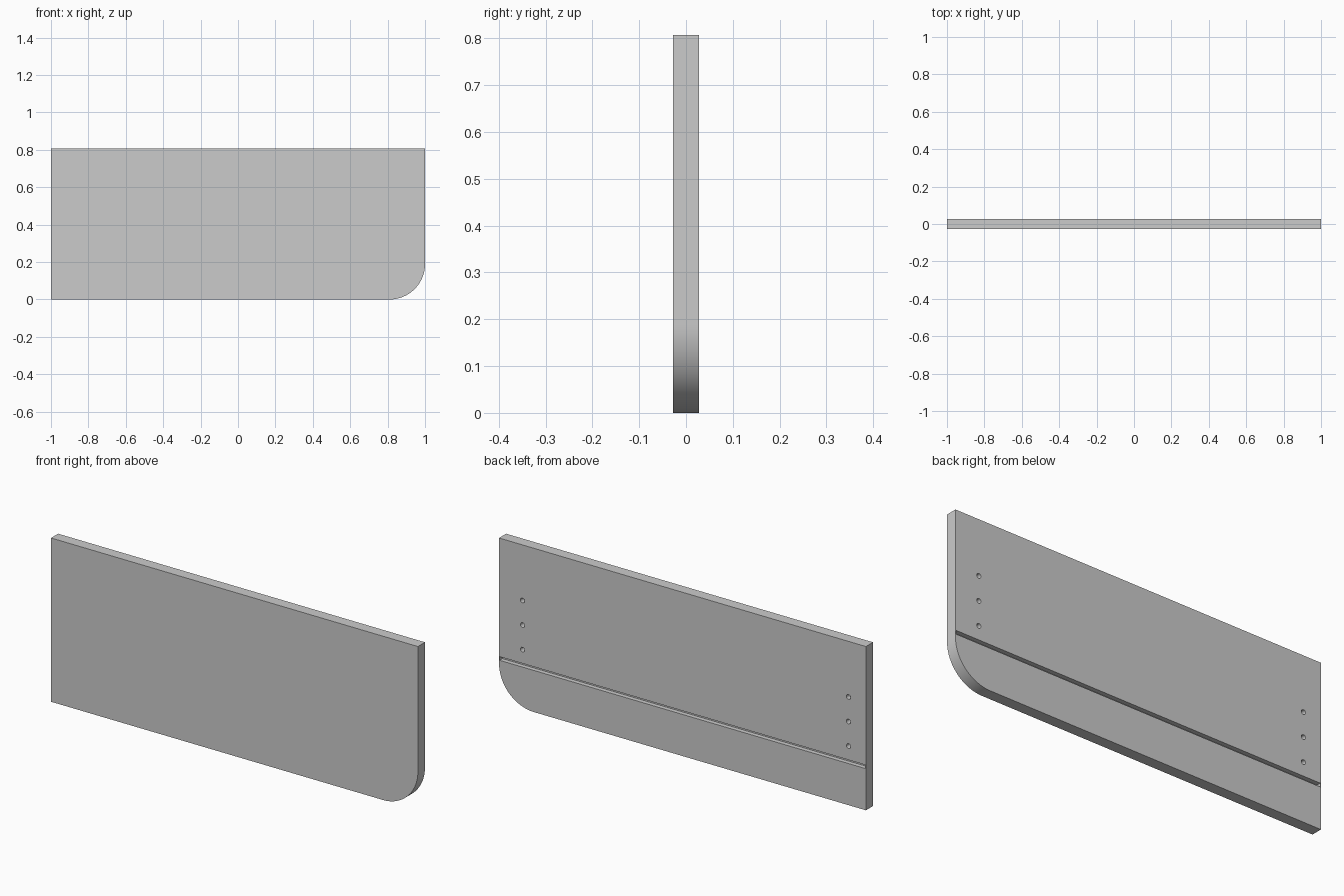
import bpy, bmesh
from math import sin, cos, pi
from mathutils import Matrix

if "Cube" in bpy.data.objects:
    bpy.data.objects.remove(bpy.data.objects["Cube"])

W, H, T = 2.0, 0.807, 0.055      # panel length, height, thickness
R, SEG = 0.19, 24                # rounded lower corner
BACK = T / 2


def new_object(name, bm):
    bmesh.ops.recalc_face_normals(bm, faces=bm.faces)
    mesh = bpy.data.meshes.new(name)
    bm.to_mesh(mesh)
    bm.free()
    ob = bpy.data.objects.new(name, mesh)
    bpy.context.collection.objects.link(ob)
    return ob


# Panel: profile with one rounded corner, extruded through its thickness
profile = [(-W / 2, H), (-W / 2, 0)]
for i in range(SEG + 1):
    a = -pi / 2 + i / SEG * pi / 2
    profile.append((W / 2 - R + R * cos(a), R + R * sin(a)))
profile.append((W / 2, H))
bm = bmesh.new()
face = bm.faces.new([bm.verts.new((x, -T / 2, z)) for x, z in profile])
ext = bmesh.ops.extrude_face_region(bm, geom=[face])
moved = [v for v in ext["geom"] if isinstance(v, bmesh.types.BMVert)]
bmesh.ops.translate(bm, verts=moved, vec=(0, T, 0))
panel = new_object("drawer_front_panel", bm)

# Cutter: long groove (closed by the thin edge banding) and two rows of holes
bm = bmesh.new()
groove_depth, band = 0.022, 0.003
bmesh.ops.create_cube(bm, size=1, matrix=Matrix.Translation((0, BACK, 0.214))
                      @ Matrix.Diagonal((W - 2 * band, 2 * groove_depth, 0.018, 1)))
for x in (-0.905, 0.872):
    for i in range(3):
        bmesh.ops.create_cone(
            bm, cap_ends=True, segments=24, radius1=0.0115, radius2=0.0115, depth=0.05,
            matrix=Matrix.Translation((x, BACK, 0.291 + i * 0.121)) @ Matrix.Rotation(pi / 2, 4, 'X'))
cutter = new_object("groove_and_hole_cutter", bm)
cutter.hide_render = True

# Apply the cut, then drop the cutter
mod = panel.modifiers.new("cut", 'BOOLEAN')
mod.operation, mod.solver, mod.object = 'DIFFERENCE', 'EXACT', cutter
bpy.context.view_layer.objects.active = panel
panel.select_set(True)
cutter.select_set(False)
bpy.ops.object.modifier_apply(modifier=mod.name)
bpy.data.objects.remove(cutter)
bpy.ops.object.shade_smooth_by_angle()
